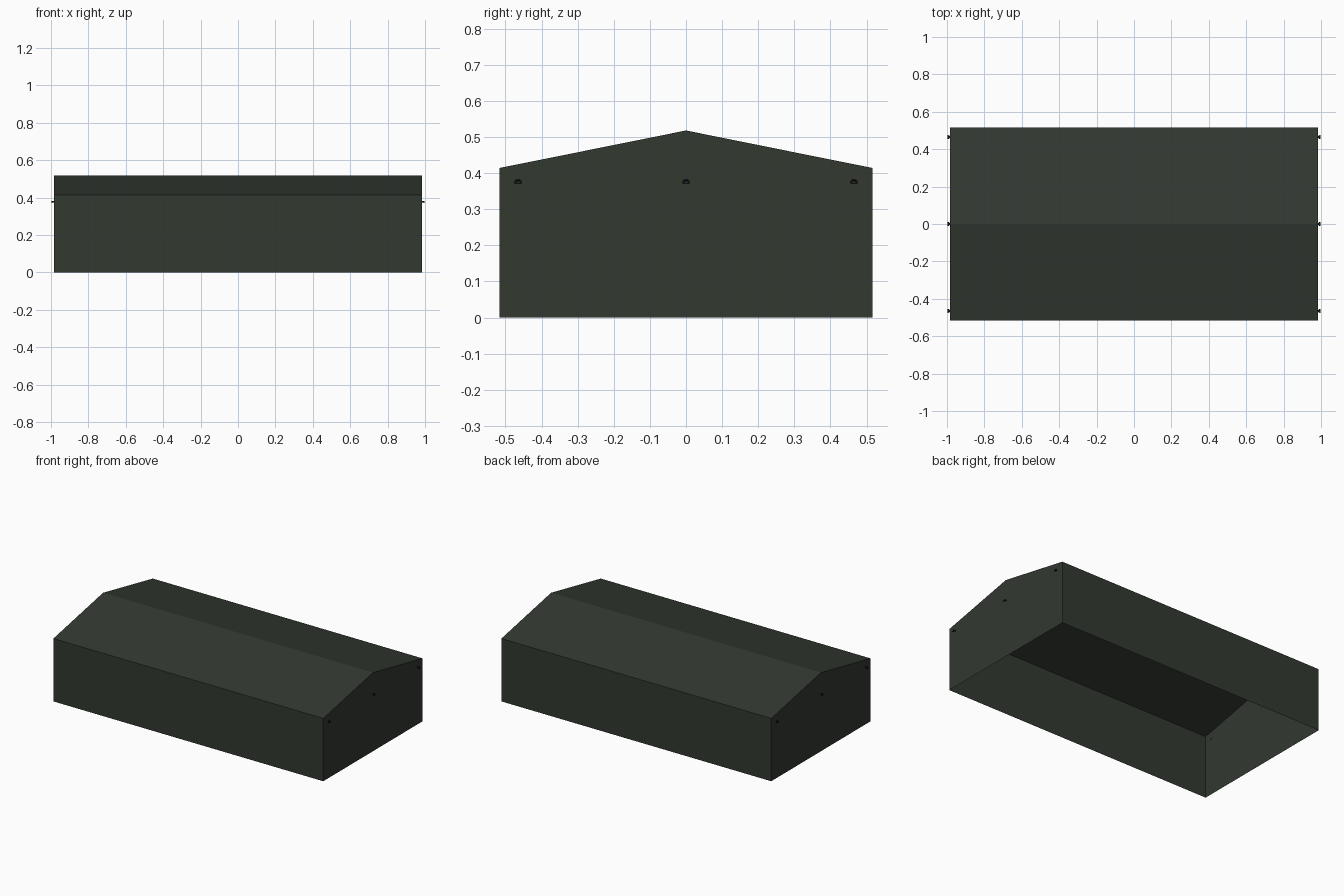
import bpy, bmesh, math
from mathutils import Vector

if "Cube" in bpy.data.objects:
    bpy.data.objects.remove(bpy.data.objects["Cube"])

HX, HY, EAVE, RIDGE = 0.983, 0.517, 0.414, 0.518


def material(name, rgb):
    m = bpy.data.materials.new(name)
    m.diffuse_color = (*rgb, 1.0)
    m.use_nodes = True
    m.node_tree.nodes["Principled BSDF"].inputs["Base Color"].default_value = m.diffuse_color
    return m


canvas = material("dark green canvas", (0.032, 0.041, 0.030))
metal = material("black metal", (0.010, 0.011, 0.010))


def finish(name, bm, mat):
    bmesh.ops.recalc_face_normals(bm, faces=bm.faces)
    me = bpy.data.meshes.new(name)
    bm.to_mesh(me)
    bm.free()
    ob = bpy.data.objects.new(name, me)
    me.materials.append(mat)
    bpy.context.collection.objects.link(ob)
    return ob


# Gabled cover: end profile extruded lengthwise, open underneath
bm = bmesh.new()
profile = [(-HY, 0), (-HY, EAVE), (0, RIDGE), (HY, EAVE), (HY, 0)]
end = bm.faces.new([bm.verts.new((-HX, y, z)) for y, z in profile])
bmesh.ops.extrude_face_region(bm, geom=[end], use_keep_orig=True)
bm.verts.ensure_lookup_table()
for v in bm.verts[len(profile):]:
    v.co.x = HX
bmesh.ops.recalc_face_normals(bm, faces=bm.faces)
bottom = [f for f in bm.faces if all(v.co.z < 0.001 for v in f.verts)]
bmesh.ops.delete(bm, geom=bottom, context='FACES_ONLY')
finish("gabled_cover", bm, canvas)


# Small D-shaped hanging ring: a swept square section around a D path
def hanging_ring(name, side, y):
    r, t = 0.008, 0.0017
    path = [Vector((0, r * math.cos(a), r * math.sin(a)))
            for a in [math.pi * i / 6 for i in range(7)]]
    path += [Vector((0, -r, -0.004)), Vector((0, r, -0.004))]
    centre = Vector((0, 0, 0.001))
    bm = bmesh.new()
    loops = []
    for p in path:
        out = (p - centre).normalized() * t
        ring = []
        for a, b in ((1, 1), (1, -1), (-1, -1), (-1, 1)):
            q = p + out * a + Vector((t * b, 0, 0))
            # lean the ring out from the wall
            x = HX + 0.0095 - q.z * 0.6 + q.x
            ring.append(bm.verts.new((side * min(x, 1.0), y + q.y, 0.375 + q.z * 0.8)))
        loops.append(ring)
    n = len(loops)
    for i in range(n):
        for k in range(4):
            bm.faces.new((loops[i][k], loops[(i + 1) % n][k],
                          loops[(i + 1) % n][(k + 1) % 4], loops[i][(k + 1) % 4]))
    # staple holding the ring to the wall
    box = bmesh.ops.create_cube(bm, size=1)["verts"]
    for v in box:
        v.co = Vector((side * (HX + 0.006) + v.co.x * 0.014,
                       y + v.co.y * 0.009, 0.378 + v.co.z * 0.006))
    finish(name, bm, metal)


for side, label in ((-1, "left"), (1, "right")):
    for i, y in enumerate((-0.465, 0, 0.465)):
        hanging_ring(f"{label}_hanging_ring_{i + 1}", side, y)
